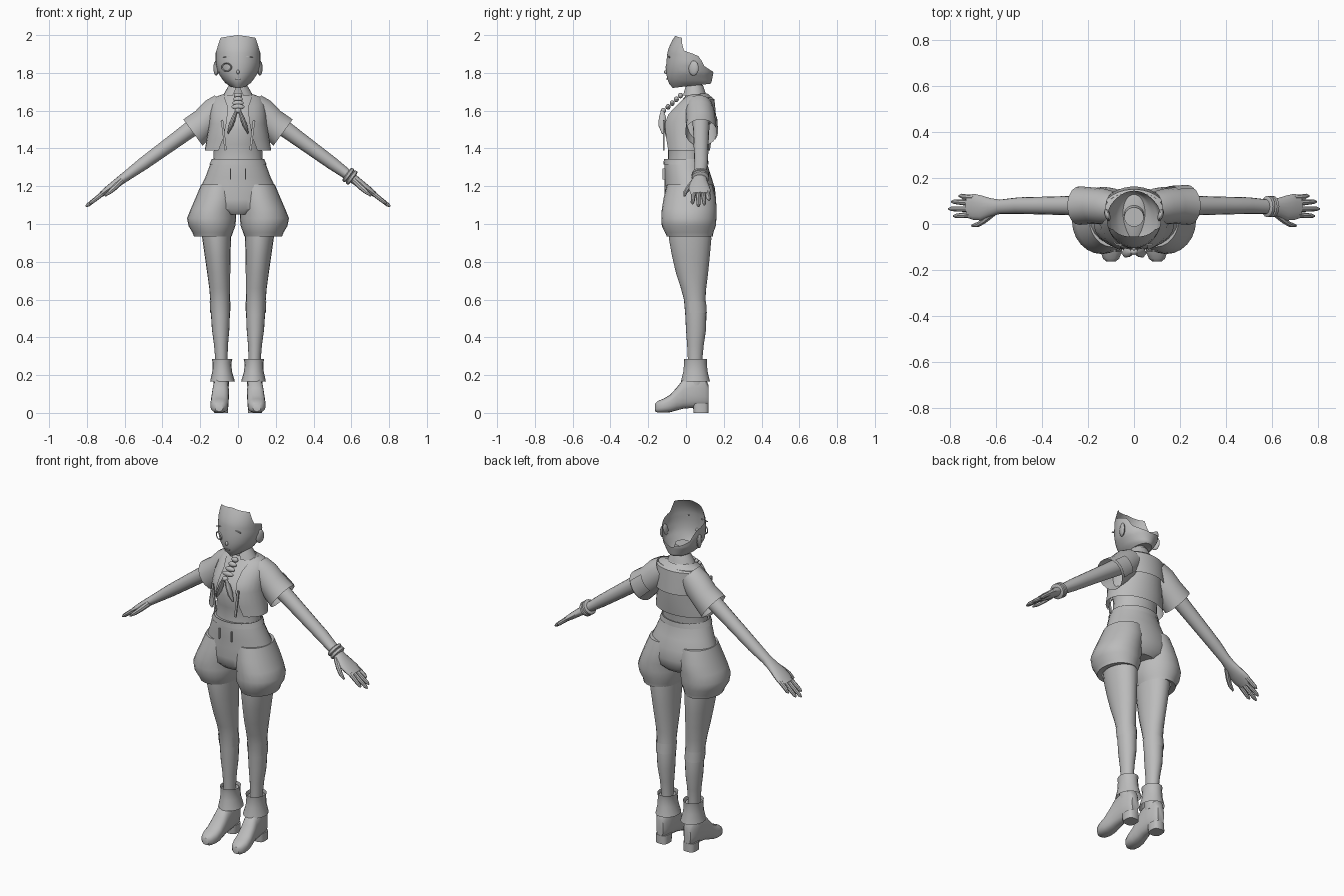
import bpy, bmesh, math
from mathutils import Matrix, Vector

grey = bpy.data.materials.new("plain grey")
grey.diffuse_color = (0.5, 0.5, 0.5, 1)


def finish(name, bm, mirror=False):
    bmesh.ops.recalc_face_normals(bm, faces=bm.faces)
    me = bpy.data.meshes.new(name)
    bm.to_mesh(me)
    bm.free()
    me.materials.append(grey)
    ob = bpy.data.objects.new(name, me)
    bpy.context.collection.objects.link(ob)
    if mirror:
        ob.modifiers.new("Mirror", 'MIRROR').use_mirror_merge = False
    return ob


def power(v, p):
    return math.copysign(abs(v) ** (2 / p), v)


def loft(name, rings, n=20, caps=(True, True), frame=None, mirror=False, gap=None, p=2):
    """Skin elliptical rings (s, cx, cy, rx, ry); gap = half opening angle per ring, at the front."""
    bm = bmesh.new()
    rows = []
    for i, (s, cx, cy, rx, ry) in enumerate(rings):
        row = []
        for k in range(n):
            t = 2 * math.pi * k / n
            if gap:
                t = gap[i] + (2 * math.pi - 2 * gap[i]) * k / (n - 1)
            co = Vector((cx + rx * power(math.sin(t), p), cy - ry * power(math.cos(t), p), s))
            row.append(bm.verts.new(frame @ co if frame else co))
        rows.append(row)
    for a, b in zip(rows, rows[1:]):
        for k in range(n - 1 if gap else n):
            j = (k + 1) % n
            bm.faces.new((a[k], a[j], b[j], b[k]))
    if not gap:
        if caps[0]:
            bm.faces.new(rows[0])
        if caps[1]:
            bm.faces.new(rows[-1])
    return finish(name, bm, mirror)


def ball(name, loc, size, mirror=False, tilt=0):
    bm = bmesh.new()
    m = Matrix.Translation(loc) @ Matrix.Rotation(tilt, 4, 'Z') @ Matrix.Diagonal((*size, 1))
    bmesh.ops.create_uvsphere(bm, u_segments=14, v_segments=8, radius=1, matrix=m)
    return finish(name, bm, mirror)


def box(name, loc, size, rot=0, mirror=False):
    bm = bmesh.new()
    m = Matrix.Translation(loc) @ Matrix.Rotation(rot, 4, 'Y') @ Matrix.Diagonal((*size, 1))
    bmesh.ops.create_cube(bm, size=1, matrix=m)
    return finish(name, bm, mirror)


# Torso and neck
loft("torso", [(1.28, 0, 0, .14, .1), (1.35, 0, .005, .13, .1), (1.42, 0, .01, .127, .105),
               (1.5, 0, .005, .135, .122), (1.57, 0, .022, .138, .115), (1.63, 0, .045, .135, .088),
               (1.67, 0, .057, .115, .066), (1.69, 0, .055, .06, .05), (1.72, 0, .045, .043, .043),
               (1.78, 0, .03, .042, .042)], 24)

# Open vest, back flap and shirt collar
loft("vest", [(1.39, 0, .005, .176, .122), (1.45, 0, .008, .166, .128), (1.53, 0, .01, .152, .134),
              (1.58, 0, .022, .15, .125), (1.63, 0, .045, .145, .1), (1.67, 0, .06, .128, .078),
              (1.685, 0, .06, .085, .06)], 26, gap=[.62, .5, .42, .38, .4, .6, .9])
loft("back_flap", [(1.53, 0, .015, .165, .148), (1.6, 0, .03, .16, .127), (1.66, 0, .055, .14, .096),
                   (1.69, 0, .055, .07, .06)], 12, gap=[2.2, 2.15, 2.05, 1.9])
loft("collar", [(1.68, 0, .045, .08, .064), (1.705, 0, .045, .066, .056), (1.735, 0, .045, .048, .045)],
     18, gap=[.35, .25, .1])
for side in (-1, 1):
    box("vest_lapel", (side * .075, -.118, 1.47), (.012, .008, .16), side * .12)

# Bow and neck frill
for side in (-1, 1):
    d = Vector((side * .045, 0, -.12)).normalized()
    fr = Matrix.Translation((side * .008, -.125, 1.6)) @ d.to_track_quat('Z', 'Y').to_matrix().to_4x4()
    loft("bow_tail", [(0, 0, 0, .008, .008), (.04, 0, 0, .02, .012), (.085, 0, 0, .021, .012),
                      (.13, 0, 0, .003, .003)], 10, frame=fr)
ball("bow_knot", (0, -.12, 1.6), (.018, .014, .015))
for i in range(4):
    ball("neck_frill", (0, -.095 + .022 * i, 1.62 + .02 * i), (.036 - .005 * i, .013, .015))

# Arms: local z runs down the arm, local x points below it
a = math.radians(36.1)
c, s = math.cos(a), math.sin(a)
arm = Matrix(((-s, 0, c, .13), (0, 1, 0, 0), (-c, 0, -s, 1.59), (0, 0, 0, 1)))
loft("arm", [(-.03, 0, .08, .05, .05), (.1, 0, .08, .046, .045), (.22, 0, .08, .041, .041),
             (.36, 0, .08, .037, .038), (.46, 0, .08, .034, .036), (.56, 0, .075, .027, .031),
             (.61, 0, .072, .024, .04), (.66, 0, .07, .021, .054), (.70, 0, .074, .018, .057),
             (.735, 0, .076, .014, .05)], 16, frame=arm, mirror=True)
for y0, y1, tip in ((.114, .122, .785), (.09, .097, .825), (.064, .066, .84), (.04, .035, .815)):
    loft("finger", [(.70, 0, y0, .013, .013), (.76, .002, (y0 + y1) / 2, .012, .012),
                    (tip - .015, .004, y1, .010, .010), (tip, .004, y1, .004, .004)], 8, frame=arm, mirror=True)
loft("thumb", [(.60, .005, .05, .016, .02), (.65, .012, .018, .015, .016), (.69, .016, -.002, .012, .012),
               (.725, .018, -.008, .005, .006)], 8, frame=arm, mirror=True)
loft("sleeve", [(-.06, .0, .07, .07, .07), (0, .005, .075, .082, .078), (.07, .016, .08, .08, .079),
                (.15, .022, .08, .088, .084)], 18, (False, False), arm, True)
loft("armband", [(.05, .016, .08, .088, .086), (.14, .022, .08, .094, .09)], 8, frame=arm,
     gap=[3.75, 3.75])
for k in range(2):
    loft("bracelet", [(.55 + .022 * k, 0, .076, .034, .037), (.555 + .022 * k, 0, .076, .043, .046),
                      (.568 + .022 * k, 0, .076, .043, .046), (.573 + .022 * k, 0, .076, .034, .037)], 16, frame=arm)

# Puffed shorts with waistband and cuffs
loft("shorts_hips", [(1.34, 0, 0, .135, .112), (1.31, 0, 0, .15, .115), (1.25, 0, .01, .172, .124),
                     (1.19, 0, .02, .2, .133), (1.13, 0, .022, .213, .137), (1.08, 0, .02, .19, .13),
                     (1.05, 0, .02, .12, .10)], 28)
loft("shorts_leg", [(1.21, .095, .02, .1, .12), (1.14, .11, .02, .114, .138), (1.08, .13, .017, .12, .145),
                    (1.03, .14, .015, .13, .146), (.99, .138, .015, .124, .143), (.955, .134, .017, .107, .128),
                    (.935, .134, .02, .1, .122), (.94, .12, .02, .08, .108)], 24, (True, False), mirror=True)
loft("waistband", [(1.315, 0, 0, .152, .119), (1.345, 0, 0, .138, .117)], 28, (False, False))
for x in (-.04, .04):
    box("belt_loop", (x, -.118, 1.265), (.006, .012, .06))

# Legs and knee bands
loft("leg", [(1.02, .115, .02, .08, .11), (.92, .113, .022, .076, .112), (.83, .108, .026, .068, .1),
             (.74, .102, .032, .061, .085), (.66, .097, .04, .055, .067), (.6, .095, .046, .052, .057),
             (.52, .093, .052, .05, .056), (.44, .092, .053, .046, .053), (.36, .09, .05, .037, .044),
             (.28, .088, .048, .032, .038), (.15, .088, .05, .033, .038)], 20, mirror=True)
loft("knee_band", [(.53, .094, .052, .053, .059), (.59, .095, .047, .055, .06)], 14, mirror=True,
     gap=[1.0, 1.0])

# Boots: foot skinned from heel to toe, heel block and flared cuff
foot = Matrix(((1, 0, 0, 0), (0, 0, -1, 0), (0, 1, 0, 0), (0, 0, 0, 1)))
loft("boot_foot", [(-.118, .09, .095, .022, .055), (-.10, .09, .11, .036, .08), (-.04, .09, .115, .041, .088),
                   (.015, .092, .1, .044, .078), (.05, .095, .073, .046, .06), (.085, .097, .049, .048, .046),
                   (.12, .099, .038, .047, .037), (.15, .1, .032, .036, .031), (.164, .1, .028, .02, .02)],
     18, frame=foot, mirror=True, p=2.6)
loft("boot_heel", [(0, .09, .08, .037, .04), (.05, .09, .078, .037, .042)], 16, mirror=True, p=3)
loft("boot_cuff", [(.285, .084, .05, .054, .062), (.265, .085, .05, .05, .06), (.22, .084, .05, .052, .064),
                   (.165, .082, .05, .066, .077)], 16, (False, False), mirror=True)
loft("boot_shaft", [(.27, .086, .05, .044, .052), (.14, .089, .05, .04, .05)], 16, mirror=True)

# Head: open shell, tall at the forehead and low at the nape
shape = [(1.72, .03, .09), (1.75, .072, .115), (1.8, .106, .125), (1.85, .118, .125),
         (1.92, .118, .117), (1.97, .111, .094), (2.01, .1, .068)]


def radii(z):
    z = min(max(z, 1.72), 2.0)
    for (z0, a0, b0), (z1, a1, b1) in zip(shape, shape[1:]):
        if z <= z1:
            f = (z - z0) / (z1 - z0)
            return a0 + f * (a1 - a0), b0 + f * (b1 - b0)


def top_edge(t):
    d = abs(math.degrees(t))
    pts = [(0, 2.0), (62, 1.985), (72, 1.92), (100, 1.9), (115, 1.885), (128, 1.835), (150, 1.815), (180, 1.8)]
    for (d0, z0), (d1, z1) in zip(pts, pts[1:]):
        if d <= d1:
            return z0 + (z1 - z0) * (d - d0) / (d1 - d0)
    return 1.8


bm = bmesh.new()
rows = []
N, M = 48, 12
for r in range(M + 1):
    row = []
    for k in range(N):
        t = 2 * math.pi * k / N - math.pi
        low = 1.72 + .022 * (1 - math.cos(t)) / 2
        z = low + (top_edge(t) - low) * r / M
        rx, ry = radii(z)
        row.append(bm.verts.new((rx * math.sin(t), .02 - ry * math.cos(t), z)))
    rows.append(row)
for lo, hi in zip(rows, rows[1:]):
    for k in range(N):
        j = (k + 1) % N
        bm.faces.new((lo[k], lo[j], hi[j], hi[k]))
hub = bm.verts.new((0, .02, 1.755))
for k in range(N):
    bm.faces.new((rows[0][(k + 1) % N], rows[0][k], hub))
finish("head_shell", bm)

# Ears, nose, eye rim, brows and mouth
ball("ear", (.116, .04, 1.825), (.012, .028, .04), True, -.3)
ball("nose", (0, -.106, 1.805), (.008, .01, .012))
eye = Matrix.Translation((-.06, -.09, 1.83)) @ Matrix.Rotation(-.45, 4, 'Z') @ foot
loft("eye_rim", [(0, 0, 0, .031, .024), (.006, 0, 0, .029, .022), (.002, 0, 0, .023, .017)], 18,
     (False, False), eye)
box("brow", (.06, -.088, 1.885), (.04, .008, .004), .15, True)
box("mouth", (0, -.102, 1.768), (.03, .006, .004))

# Smooth shading with sharp edges kept
bpy.ops.object.select_all(action='DESELECT')
for ob in bpy.context.scene.objects:
    ob.select_set(True)
    bpy.context.view_layer.objects.active = ob
bpy.ops.object.shade_smooth_by_angle(angle=math.radians(40))
